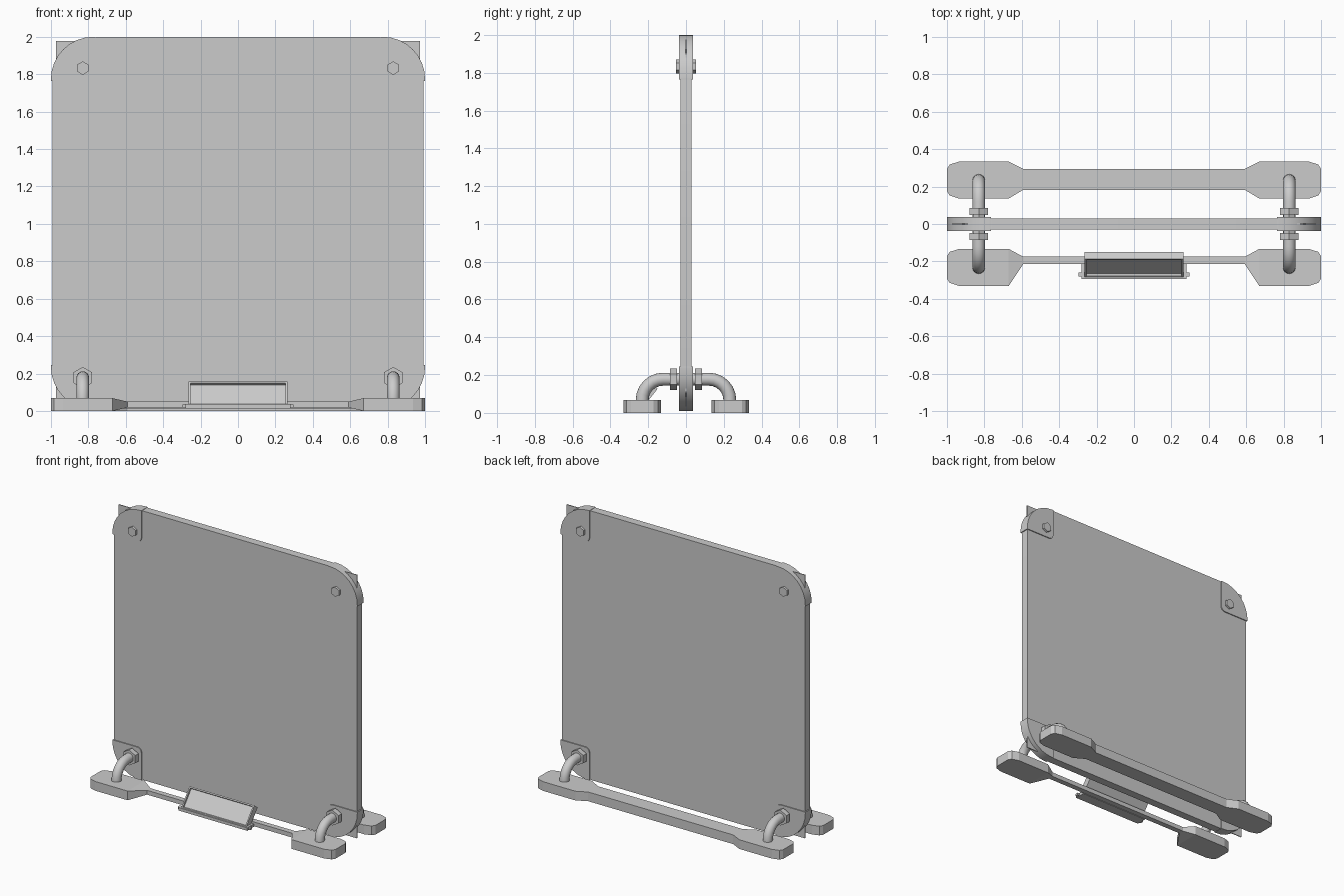
import bpy, bmesh, math
from mathutils import Vector

if "Cube" in bpy.data.objects:
    bpy.data.objects.remove(bpy.data.objects["Cube"], do_unlink=True)

grey = bpy.data.materials.new("plain grey")
grey.use_nodes = True
colour = (0.6, 0.6, 0.6, 1)
grey.diffuse_color = colour
grey.node_tree.nodes["Principled BSDF"].inputs["Base Color"].default_value = colour


def finish(name, bm, smooth=None):
    bmesh.ops.recalc_face_normals(bm, faces=bm.faces)
    mesh = bpy.data.meshes.new(name)
    bm.to_mesh(mesh)
    bm.free()
    mesh.materials.append(grey)
    ob = bpy.data.objects.new(name, mesh)
    bpy.context.collection.objects.link(ob)
    if smooth:
        bpy.ops.object.select_all(action='DESELECT')
        ob.select_set(True)
        bpy.context.view_layer.objects.active = ob
        bpy.ops.object.shade_smooth_by_angle(angle=math.radians(smooth))
    return ob


def prism(points, offset):
    """Extrude a closed outline of 3D points along a vector."""
    bm = bmesh.new()
    face = bm.faces.new([bm.verts.new(p) for p in points])
    top = bmesh.ops.extrude_face_region(bm, geom=[face], use_keep_orig=True)["geom"]
    bmesh.ops.translate(bm, vec=offset, verts=[v for v in top if isinstance(v, bmesh.types.BMVert)])
    bmesh.ops.recalc_face_normals(bm, faces=bm.faces)
    return bm


def rounded(cx, cz, hx, hz, radii, steps=8):
    """Rounded rectangle outline; radii run counterclockwise from upper right."""
    pts = []
    for i, (sx, sz) in enumerate([(1, 1), (-1, 1), (-1, -1), (1, -1)]):
        r = radii[i]
        for k in range(steps + 1):
            a = math.pi / 2 * (i + k / steps)
            pts.append((cx + sx * (hx - r) + r * math.cos(a),
                        cz + sz * (hz - r) + r * math.sin(a)))
    return pts


def upright(name, outline, half, smooth=None):
    bm = prism([(x, -half, z) for x, z in outline], Vector((0, 2 * half, 0)))
    return finish(name, bm, smooth)


def hexagon(name, x, z, r, y0, y1):
    pts = [(x + r * math.sin(k * math.pi / 3), y0, z + r * math.cos(k * math.pi / 3)) for k in range(6)]
    return finish(name, prism(pts, Vector((0, y1 - y0, 0))))


def box(name, lo, hi):
    pts = [(lo[0], lo[1], lo[2]), (hi[0], lo[1], lo[2]), (hi[0], hi[1], lo[2]), (lo[0], hi[1], lo[2])]
    return finish(name, prism(pts, Vector((0, 0, hi[2] - lo[2]))))


# Main panel and the thin square core sheet whose corners show
MID = 1.005
upright("panel", rounded(0, MID, 0.993, 0.993, [0.235] * 4), 0.03, 30)
box("core_sheet", (-0.972, -0.003, 0.033), (0.972, 0.003, 1.977))

# Corner clips, with the large radius on the outside
for i, (side, sx, sz) in enumerate([("upper_left", 1, 1), ("upper_right", -1, 1),
                                    ("lower_right", -1, -1), ("lower_left", 1, -1)]):
    radii = [0.001] * 4
    radii[i] = 0.225
    radii[(i + 2) % 4] = 0.035
    upright(side + "_clip", rounded(sx * 0.882, MID + sz * 0.877, 0.118, 0.118, radii), 0.037, 30)

# Bolts through the upper clips
for side, sx in (("left", 1), ("right", -1)):
    hexagon(side + "_bolt", sx * 0.83, 1.833, 0.036, -0.054, 0.054)


def pipe(name, x, s):
    """Quarter-bend tube from the panel down to a foot."""
    r, bend, top, reach = 0.034, 0.11, 0.178, 0.232
    path = [(0.0, top, 0.0)]
    for k in range(7):
        a = math.pi / 2 * k / 6
        path.append((reach - bend + bend * math.sin(a), top - bend + bend * math.cos(a), a))
    path.append((reach, 0.03, math.pi / 2))
    bm = bmesh.new()
    rings = []
    for y, z, a in path:
        ring = []
        for k in range(16):
            t = math.tau * k / 16
            v = r * math.sin(t)
            ring.append(bm.verts.new((x + r * math.cos(t), s * (y + v * math.sin(a)), z + v * math.cos(a))))
        rings.append(ring)
    for p, q in zip(rings, rings[1:]):
        for k in range(16):
            bm.faces.new((p[k], p[k - 1], q[k - 1], q[k]))
    bm.faces.new(rings[0])
    bm.faces.new(rings[-1])
    finish(name, bm, 35)


# Bent legs with their nuts
for end, s in (("front", -1), ("back", 1)):
    for side, sx in (("left", 1), ("right", -1)):
        tag = end + "_" + side
        pipe(tag + "_leg", sx * 0.83, s)
        hexagon(tag + "_nut", sx * 0.83, 0.178, 0.057, s * 0.048, s * 0.085)


def foot_bar(name, yc, bar_lo, bar_hi, z_lo, z_hi):
    """Two wide pads joined by a narrower bar, built from matching cross-sections."""
    height = 0.068
    half = [(1.0, -0.06, 0.06, 0, height), (0.985, -0.083, 0.083, 0, height),
            (0.935, -0.099, 0.099, 0, height), (0.67, -0.099, 0.099, 0, height),
            (0.592, bar_lo, bar_hi, z_lo, z_hi)]
    sections = half + [(-x, *rest) for x, *rest in reversed(half)]
    bm = bmesh.new()
    loops = [[bm.verts.new((x, yc + y, z)) for y, z in ((a, lo), (b, lo), (b, hi), (a, hi))]
             for x, a, b, lo, hi in sections]
    for p, q in zip(loops, loops[1:]):
        for k in range(4):
            bm.faces.new((p[k], p[k - 1], q[k - 1], q[k]))
    bm.faces.new(loops[0])
    bm.faces.new(loops[-1])
    finish(name, bm)


foot_bar("back_foot_bar", 0.235, -0.052, 0.06, 0, 0.068)
foot_bar("front_foot_bar", -0.232, 0.017, 0.057, 0.018, 0.05)

# Tilted display with a recessed screen
profile = [(-0.287, 0.03), (-0.187, 0.157), (-0.15, 0.128), (-0.235, 0.02)]
bm = prism([(-0.265, y, z) for y, z in profile], Vector((0.53, 0, 0)))
front = max(bm.faces, key=lambda f: f.normal.z - f.normal.y)
bmesh.ops.inset_region(bm, faces=[front], thickness=0.014)
bmesh.ops.inset_region(bm, faces=[front], thickness=0.001, depth=-0.014)
finish("display", bm)

# Ledge under the display, with end pegs
box("display_ledge", (-0.28, -0.293, 0.014), (0.28, -0.215, 0.036))
for side, sx in (("left", 1), ("right", -1)):
    box(side + "_ledge_peg", (sx * 0.287 - 0.009, -0.28, 0.018), (sx * 0.287 + 0.009, -0.258, 0.034))
